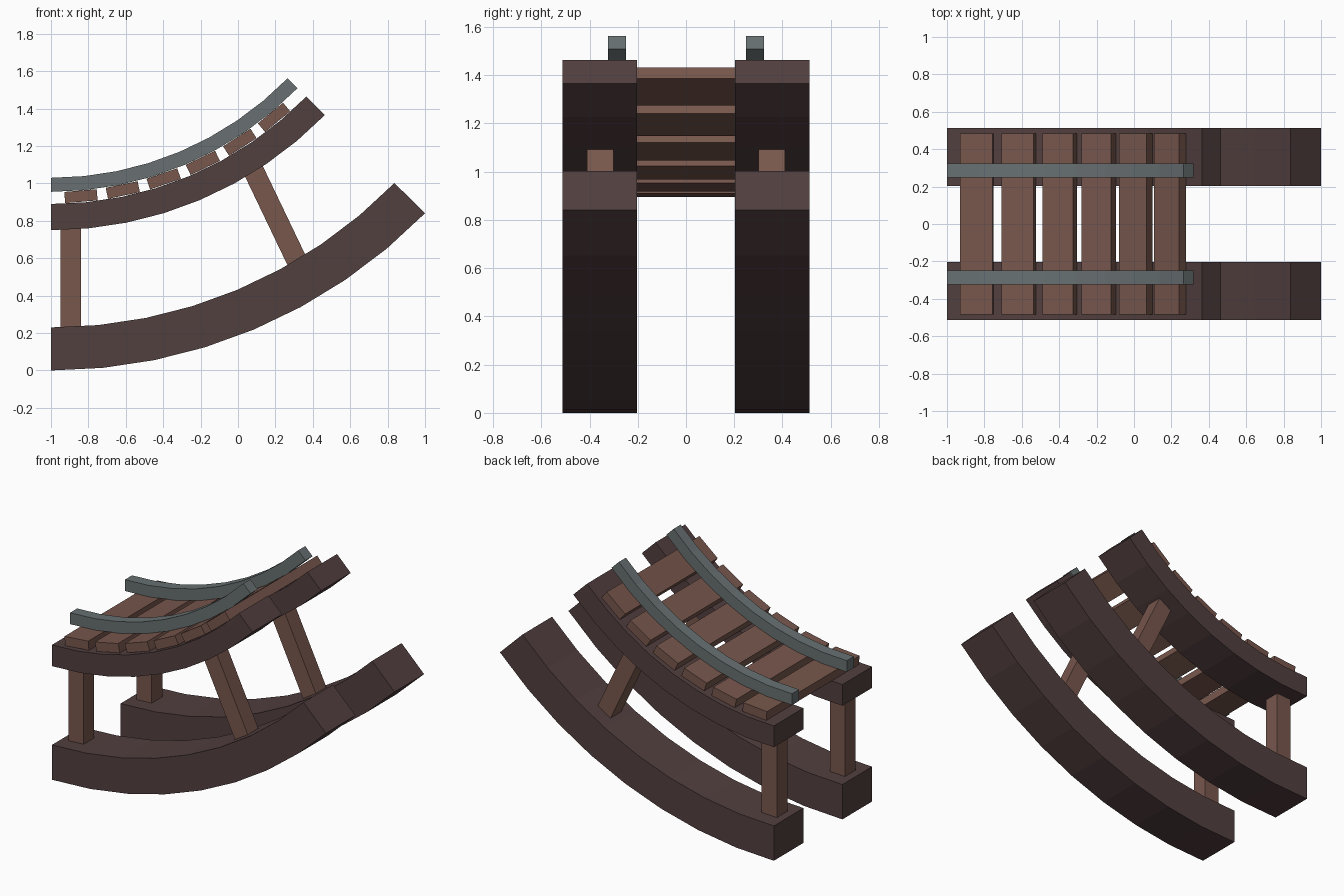
import bpy, bmesh, math
from mathutils import Matrix, Vector

cube = bpy.data.objects.get("Cube")
if cube:
    bpy.data.objects.remove(cube, do_unlink=True)

# All curved parts share one arc centre
CX, CZ = -1.0, 2.8
SWEEP = math.radians(45.6)
SEGMENTS = 8


def material(name, rgb):
    mat = bpy.data.materials.new(name)
    mat.use_nodes = True
    mat.diffuse_color = (*rgb, 1)
    bsdf = next(n for n in mat.node_tree.nodes if n.type == 'BSDF_PRINCIPLED')
    bsdf.inputs["Base Color"].default_value = (*rgb, 1)
    return mat


dark_wood = material("dark wood", (0.085, 0.050, 0.050))
light_wood = material("light wood", (0.185, 0.095, 0.073))
metal = material("grey metal", (0.138, 0.163, 0.167))


def add_object(name, bm, mat):
    bmesh.ops.recalc_face_normals(bm, faces=bm.faces)
    mesh = bpy.data.meshes.new(name)
    bm.to_mesh(mesh)
    bm.free()
    mesh.materials.append(mat)
    obj = bpy.data.objects.new(name, mesh)
    bpy.context.collection.objects.link(obj)
    return obj


def on_arc(radius, angle, y):
    return Vector((CX + radius * math.sin(angle), y, CZ - radius * math.cos(angle)))


def curved_beam(name, inner, outer, y0, y1, mat):
    """Rectangular section swept along the shared arc."""
    bm = bmesh.new()
    rings = []
    for i in range(SEGMENTS + 1):
        a = SWEEP * i / SEGMENTS
        corners = ((inner, y0), (inner, y1), (outer, y1), (outer, y0))
        rings.append([bm.verts.new(on_arc(r, a, y)) for r, y in corners])
    for p, q in zip(rings, rings[1:]):
        for k in range(4):
            n = (k + 1) % 4
            bm.faces.new((p[k], p[n], q[n], q[k]))
    bm.faces.new(rings[0])
    bm.faces.new(rings[-1])
    return add_object(name, bm, mat)


def box(name, centre, size, tilt, mat):
    """Box turned in the xz plane."""
    bm = bmesh.new()
    bmesh.ops.create_cube(bm, size=1)
    bm.transform(Matrix.Translation(centre) @ Matrix.Rotation(-tilt, 4, 'Y')
                 @ Matrix.Diagonal((*size, 1)))
    return add_object(name, bm, mat)


# Runners, seat beams, rails and posts on both sides
for side, s in (("left", -1), ("right", 1)):
    curved_beam("runner_" + side, 2.57, 2.80, s * 0.203, s * 0.512, dark_wood)
    curved_beam("seat_beam_" + side, 1.91, 2.05, s * 0.203, s * 0.512, dark_wood)
    curved_beam("rail_" + side, 1.77, 1.845, s * 0.249, s * 0.323, metal)
    box("upright_post_" + side, (-0.895, s * 0.355, 0.485),
        (0.11, 0.11, 0.58), 0, light_wood)
    box("sloping_post_" + side, (0.2, s * 0.355, 0.825),
        (0.11, 0.11, 0.60), math.radians(25.6), light_wood)

# Cross slats laid radially on the seat beams
for i in range(6):
    a = math.radians(4.9 + 6.92 * i)
    box(f"slat_{i + 1}", on_arc(1.875, a, 0), (0.174, 0.966, 0.06), a, light_wood)
